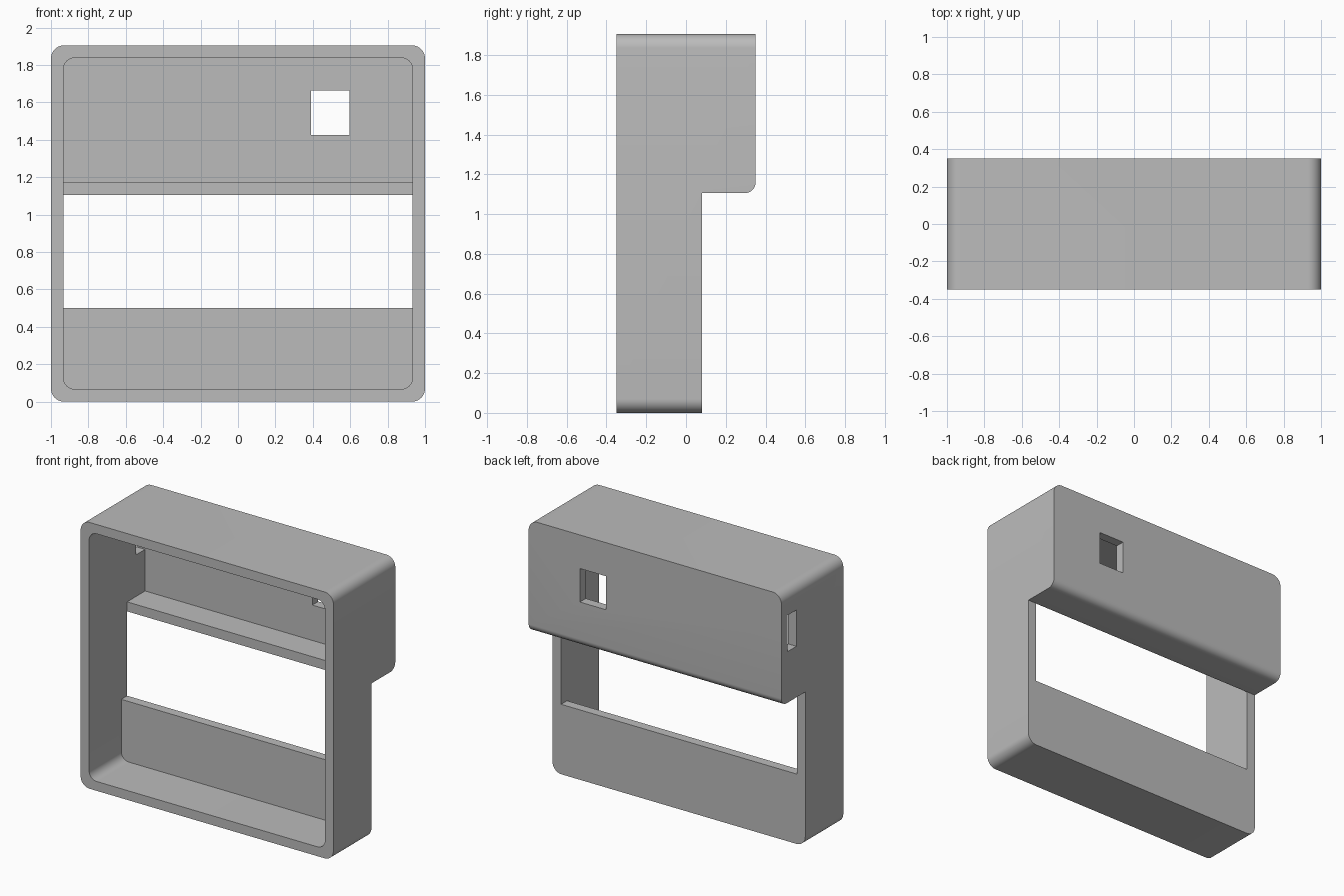
import bpy, math

if "Cube" in bpy.data.objects:
    bpy.data.objects.remove(bpy.data.objects["Cube"], do_unlink=True)

grey = bpy.data.materials.new("plain grey")
grey.use_nodes = True
colour = (0.5, 0.5, 0.5, 1)
grey.diffuse_color = colour
grey.node_tree.nodes["Principled BSDF"].inputs["Base Color"].default_value = colour


def prism(name, outline, start, end, place):
    """Extrude a closed outline; place(u, v, depth) maps it to x, y, z."""
    n = len(outline)
    verts = [place(u, v, d) for d in (start, end) for u, v in outline]
    faces = [tuple(range(n))[::-1], tuple(range(n, n * 2))]
    faces += [(i, (i + 1) % n, n + (i + 1) % n, n + i) for i in range(n)]
    mesh = bpy.data.meshes.new(name)
    mesh.from_pydata(verts, [], faces)
    mesh.materials.append(grey)
    obj = bpy.data.objects.new(name, mesh)
    bpy.context.collection.objects.link(obj)
    # Consistent outward normals for the booleans
    bpy.context.view_layer.objects.active = obj
    bpy.ops.object.select_all(action="DESELECT")
    obj.select_set(True)
    bpy.ops.object.mode_set(mode="EDIT")
    bpy.ops.mesh.select_all(action="SELECT")
    bpy.ops.mesh.normals_make_consistent(inside=False)
    bpy.ops.object.mode_set(mode="OBJECT")
    return obj


def arc(cu, cv, r, first, steps=10):
    """Quarter turn starting at the given angle in degrees."""
    angles = [math.radians(first + 90 * i / steps) for i in range(steps + 1)]
    return [(cu + r * math.cos(a), cv + r * math.sin(a)) for a in angles]


def rounded(half, low, high, r):
    a, b, c = half - r, low + r, high - r
    return arc(a, c, r, 0) + arc(-a, c, r, 90) + arc(-a, b, r, 180) + arc(a, b, r, 270)


def along_y(u, v, d):
    return (u, d, v)


def along_x(u, v, d):
    return (d, u, v)


def combine(obj, tool, operation):
    mod = obj.modifiers.new("cut", "BOOLEAN")
    mod.operation, mod.solver, mod.object = operation, "EXACT", tool
    bpy.context.view_layer.objects.active = obj
    bpy.ops.object.modifier_apply(modifier=mod.name)
    bpy.data.objects.remove(tool, do_unlink=True)


def box(name, x0, x1, y0, y1, z0, z1):
    return prism(name, [(x0, z0), (x1, z0), (x1, z1), (x0, z1)], y0, y1, along_y)


# Outer body: rounded front outline limited by a stepped side profile
FRONT, STEP, BACK, TOP = -0.35, 0.08, 0.35, 1.905
UNDER, WALL, R = 1.105, 0.067, 0.055
body = prism("housing", rounded(1, 0, TOP, 0.07), FRONT, BACK, along_y)
side = [(-1, -1), (STEP, -1), (STEP, UNDER)] + arc(BACK - R, UNDER + R, R, 270)
# Run the profile past the back so the rear face comes from the outline
side += [(BACK, 3), (-1, 3)]
combine(body, prism("side_profile", side, -2, 2, along_x), "INTERSECT")

# Hollow: open front, rear opening, ledge and deep upper bay
cavity = prism("cavity", rounded(1 - WALL, WALL, TOP - WALL, 0.06), -0.5, 0.5, along_y)
eps = 0.001
hollow = [(-1, -1), (STEP - WALL, -1), (STEP - WALL, 0.5), (0.1, 0.5),
          (0.1, UNDER - eps), (STEP - eps, UNDER - eps), (STEP - eps, UNDER + WALL),
          (BACK - WALL, UNDER + WALL), (BACK - WALL, 3), (-1, 3)]
combine(cavity, prism("hollow_profile", hollow, -2, 2, along_x), "INTERSECT")
combine(body, cavity, "DIFFERENCE")

# Rear window and side slot
combine(body, box("window", 0.39, 0.595, 0.2, 0.45, 1.425, 1.665), "DIFFERENCE")
combine(body, box("slot", -1.1, -0.9, 0.18, BACK - WALL - eps, 1.47, 1.73), "DIFFERENCE")

bpy.ops.object.select_all(action="DESELECT")
body.select_set(True)
bpy.context.view_layer.objects.active = body
bpy.ops.object.shade_smooth_by_angle(angle=math.radians(30))
